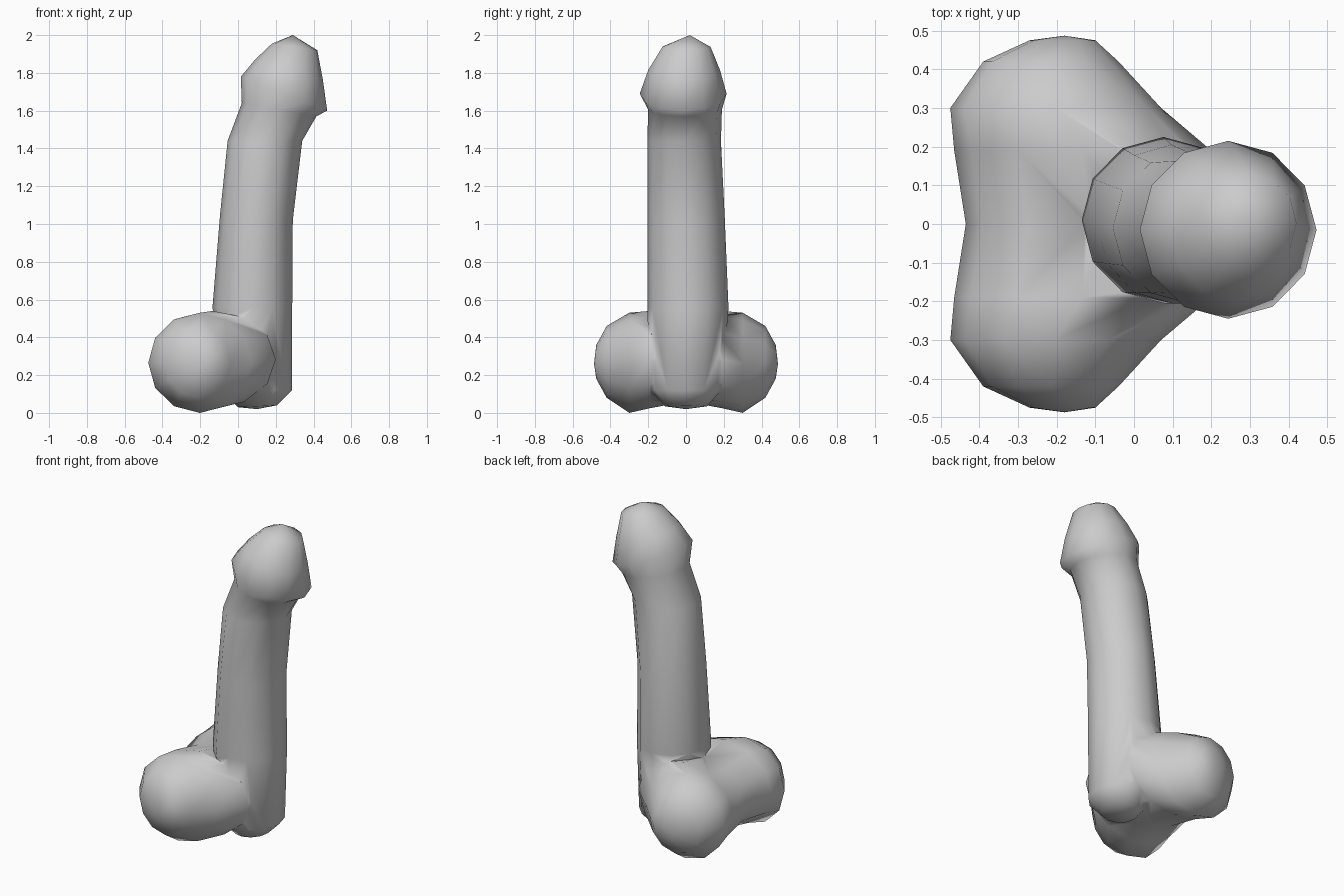
import bpy, bmesh, math
from mathutils import Vector

if "Cube" in bpy.data.objects:
    bpy.data.objects.remove(bpy.data.objects["Cube"])

SIDES = 12


def loft(name, rings, start, end):
    """Skin elliptical rings (centre, half axis u, half axis v) between two end points."""
    bm = bmesh.new()
    loops = []
    for c, u, v in rings:
        loop = []
        for i in range(SIDES):
            a = 2 * math.pi * i / SIDES
            loop.append(bm.verts.new(c + u * math.cos(a) + v * math.sin(a)))
        loops.append(loop)
    for lo, hi in zip(loops, loops[1:]):
        for i in range(SIDES):
            j = (i + 1) % SIDES
            bm.faces.new((lo[i], lo[j], hi[j], hi[i]))
    for point, loop in ((start, loops[0]), (end, loops[-1])):
        tip = bm.verts.new(point)
        for i in range(SIDES):
            bm.faces.new((tip, loop[i], loop[(i + 1) % SIDES]))
    bmesh.ops.recalc_face_normals(bm, faces=bm.faces)
    mesh = bpy.data.meshes.new(name)
    bm.to_mesh(mesh)
    bm.free()
    obj = bpy.data.objects.new(name, mesh)
    bpy.context.collection.objects.link(obj)
    return obj


def stem_ring(xl, zl, xr, zr, y0, y1):
    a, b = Vector((xl, 0, zl)), Vector((xr, 0, zr))
    c = (a + b) / 2 + Vector((0, (y0 + y1) / 2, 0))
    return c, (b - a) / 2, Vector((0, (y1 - y0) / 2, 0))


def lobe_ring(y, x0, x1, z0, z1):
    return (Vector(((x0 + x1) / 2, y, (z0 + z1) / 2)),
            Vector(((x1 - x0) / 2, 0, 0)), Vector((0, 0, (z1 - z0) / 2)))


# Curved stem with a tilted rim and rounded cap
stem = loft("stem", [stem_ring(*r) for r in (
    (0.00, 0.03, 0.205, 0.04, -0.11, 0.11),
    (-0.09, 0.12, 0.285, 0.12, -0.19, 0.19),
    (-0.135, 0.56, 0.287, 0.55, -0.205, 0.225),
    (-0.095, 1.05, 0.29, 1.02, -0.205, 0.205),
    (-0.055, 1.44, 0.34, 1.44, -0.205, 0.185),
    (0.02, 1.64, 0.415, 1.57, -0.20, 0.19),
    (0.015, 1.78, 0.472, 1.60, -0.245, 0.215),
    (0.09, 1.87, 0.45, 1.76, -0.20, 0.18),
    (0.18, 1.955, 0.42, 1.92, -0.125, 0.13),
)], (0.1, 0, 0.02), (0.29, 0.02, 2.0))

# Twin rounded lobes, mirrored across y, sharing a shallow waist
half = [
    (0.475, -0.27, -0.10, 0.18, 0.36),
    (0.42, -0.39, -0.04, 0.08, 0.46),
    (0.30, -0.475, 0.07, 0.00, 0.53),
    (0.19, -0.465, 0.20, 0.025, 0.54),
]
profile = ([(-r[0], *r[1:]) for r in half]
           + [(0, -0.435, 0.20, 0.06, 0.50)] + half[::-1])
lobes = loft("base_lobes", [lobe_ring(*r) for r in profile],
             (-0.18, -0.487, 0.26), (-0.18, 0.487, 0.26))

# Fuse the lobes into the stem
join = stem.modifiers.new("join", 'BOOLEAN')
join.operation = 'UNION'
join.solver = 'EXACT'
join.object = lobes
bpy.context.view_layer.objects.active = stem
stem.select_set(True)
bpy.ops.object.modifier_apply(modifier="join")
bpy.data.objects.remove(lobes)
bpy.ops.object.shade_smooth_by_angle(angle=math.radians(85))
